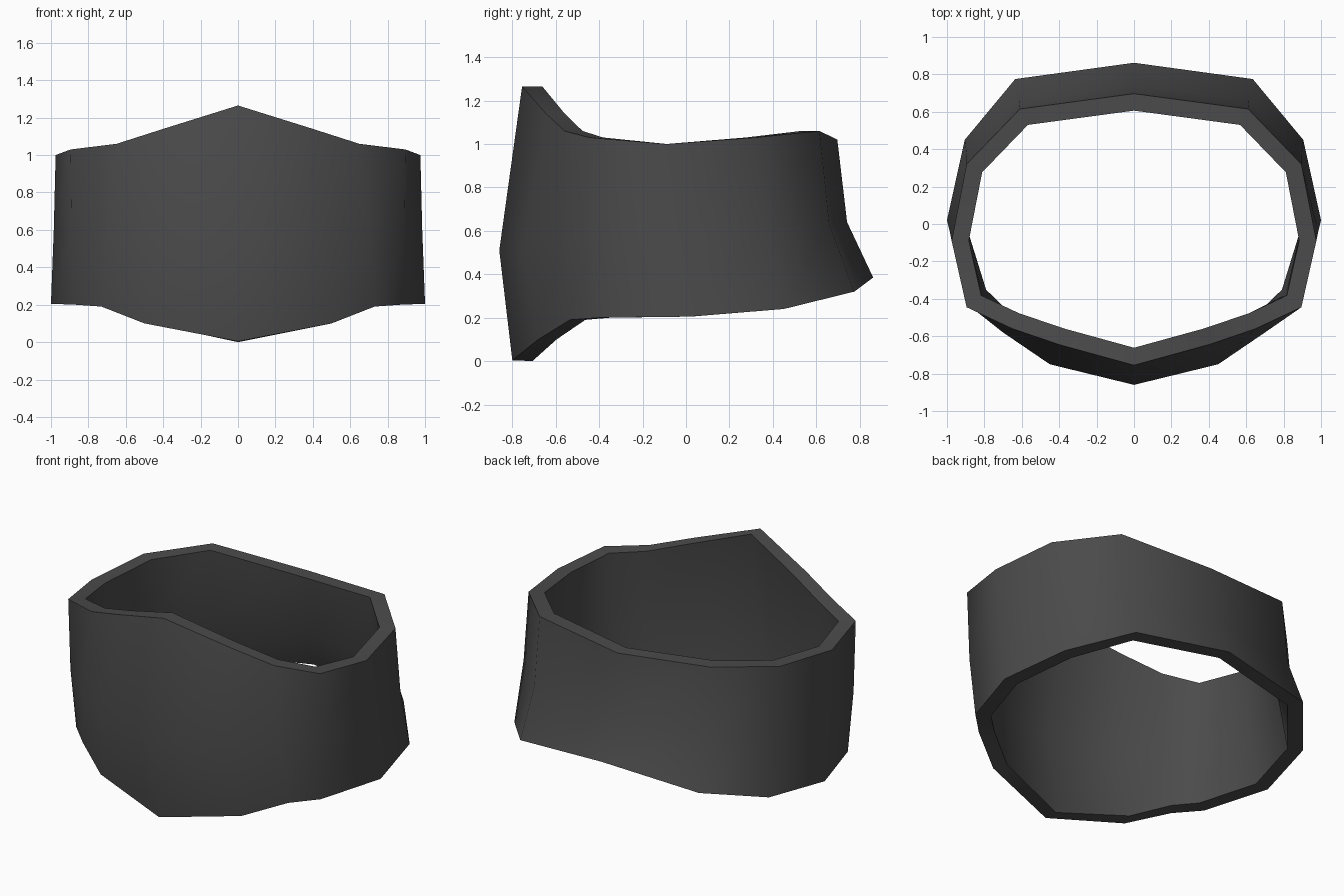
import bpy, bmesh, math
from mathutils import Vector

if "Cube" in bpy.data.objects:
    bpy.data.objects.remove(bpy.data.objects["Cube"])

WALL = 0.09

# Right-half outlines (x, y, z), running from front centre to back centre
BOTTOM = [(0, -.80, .004), (.50, -.68, .10), (.73, -.535, .19), (.87, -.40, .20),
          (1.0, .02, .205), (.905, .45, .24), (.635, .775, .32), (0, .862, .385)]
MIDDLE = [(0, -.86, .51), (.45, -.75, .53), (.70, -.58, .57), (.89, -.43, .58),
          (.985, -.04, .60), (.895, .37, .61), (.615, .66, .63), (0, .742, .64)]
TOP = [(0, -.755, 1.265), (.40, -.645, 1.14), (.65, -.56, 1.06), (.895, -.445, 1.03),
       (.975, -.09, 1.0), (.895, .32, 1.03), (.61, .615, 1.06), (0, .697, 1.02)]


def full(half):
    """Mirror a half outline into a closed loop."""
    return [Vector(p) for p in half] + [Vector((-x, y, z)) for x, y, z in half[-2:0:-1]]


def inset(loop):
    """Offset a loop inwards in plan by the wall thickness."""
    out = []
    for i, p in enumerate(loop):
        a = (p - loop[i - 1]).xy.normalized()
        b = (loop[(i + 1) % len(loop)] - p).xy.normalized()
        na, nb = Vector((-a.y, a.x)), Vector((-b.y, b.x))
        m = (na + nb).normalized()
        m *= WALL / m.dot(na)
        out.append(p + Vector((m.x, m.y, 0)))
    return out


# Band: outer wall, top rim, inner wall and bottom rim
outer = [full(h) for h in (BOTTOM, MIDDLE, TOP)]
inner = [inset(r) for r in reversed(outer)]
inner[-1][0].z = 0
bm = bmesh.new()
rings = [[bm.verts.new(p) for p in ring] for ring in outer + inner]
n = len(rings[0])
for k, ring in enumerate(rings):
    nxt = rings[(k + 1) % len(rings)]
    for i in range(n):
        j = (i + 1) % n
        bm.faces.new((ring[i], ring[j], nxt[j], nxt[i]))
bmesh.ops.recalc_face_normals(bm, faces=bm.faces)

mesh = bpy.data.meshes.new("band")
bm.to_mesh(mesh)
bm.free()
band = bpy.data.objects.new("band", mesh)
bpy.context.collection.objects.link(band)

# Smooth walls with crisp rims
bpy.context.view_layer.objects.active = band
band.select_set(True)
bpy.ops.object.shade_smooth_by_angle(angle=math.radians(50))
mat = bpy.data.materials.new("dark_grey")
mat.diffuse_color = (.07, .07, .07, 1)
mat.use_nodes = True
mat.node_tree.nodes["Principled BSDF"].inputs["Base Color"].default_value = mat.diffuse_color
mesh.materials.append(mat)
